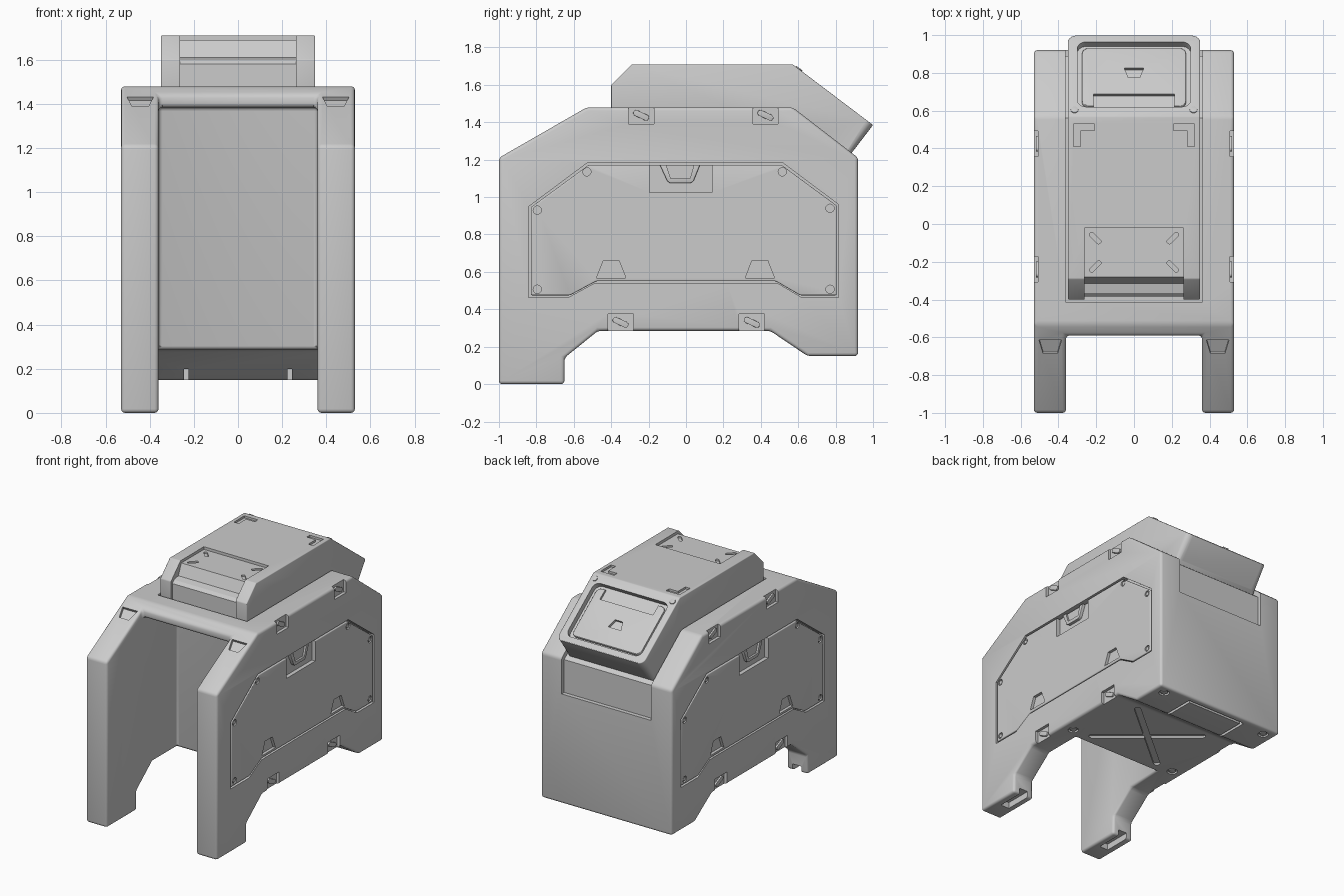
import bpy, bmesh
from math import sin, cos, pi, radians, atan2
from mathutils import Vector

if "Cube" in bpy.data.objects:
    bpy.data.objects.remove(bpy.data.objects["Cube"])


def frame(o, u, v):
    u, v = Vector(u), Vector(v)
    return Vector(o), u, v, u.cross(v)


SIDE = frame((0, 0, 0), (0, 1, 0), (0, 0, 1))
TOP = frame((0, 0, 0), (1, 0, 0), (0, 1, 0))
SCREEN = frame((0, .785, 1.5475), (1, 0, 0), (0, .798, -.603))
BROW = frame((0, -.65, 1.411), (1, 0, 0), (0, .867, .498))


def rrect(cx, cy, w, h, r, deg=0, n=5):
    """Rounded rectangle outline, optionally rotated; a disc or capsule when r is half the size."""
    a, pts = radians(deg), []
    r = min(r, w / 2 - 1e-4, h / 2 - 1e-4)
    for q, (sx, sy) in enumerate([(1, 1), (-1, 1), (-1, -1), (1, -1)]):
        for i in range(n + 1):
            t = (q + i / n) * pi / 2
            x, y = sx * (w / 2 - r) + r * cos(t), sy * (h / 2 - r) + r * sin(t)
            pts.append((cx + x * cos(a) - y * sin(a), cy + x * sin(a) + y * cos(a)))
    return pts


def disc(cx, cy, r):
    return rrect(cx, cy, 2 * r, 2 * r, r)


def box(x0, y0, x1, y1):
    return [(x0, y0), (x1, y0), (x1, y1), (x0, y1)]


def mesh_object(name, parts, round_edges=None):
    """Each part is (outline, frame, depth from, depth to)."""
    bm = bmesh.new()
    for pts, (o, u, v, n), d0, d1 in parts:
        rings = [[bm.verts.new(o + u * a + v * b + n * d) for a, b in pts] for d in (d0, d1)]
        bm.faces.new(rings[0][::-1])
        bm.faces.new(rings[1])
        for i in range(len(pts)):
            j = (i + 1) % len(pts)
            bm.faces.new((rings[0][i], rings[0][j], rings[1][j], rings[1][i]))
    bmesh.ops.recalc_face_normals(bm, faces=bm.faces)
    if round_edges:
        es = [e for e in bm.edges if round_edges(e)]
        bmesh.ops.bevel(bm, geom=es, offset=.045, segments=5, affect='EDGES', profile=.5)
    me = bpy.data.meshes.new(name)
    bm.to_mesh(me)
    bm.free()
    ob = bpy.data.objects.new(name, me)
    bpy.context.collection.objects.link(ob)
    return ob


def solid(name, parts, shape_cuts=None, bevel=0, cuts=None, round_edges=None):
    """Solid from prisms: rough cuts, then bevel, then crisp detail cuts."""
    ob, helpers = mesh_object(name, parts, round_edges), []

    def cut(c):
        h = mesh_object(name + "_cutter", c)
        h.hide_render = True
        helpers.append(h)
        m = ob.modifiers.new("cut", 'BOOLEAN')
        m.operation, m.solver, m.use_self, m.object = 'DIFFERENCE', 'EXACT', True, h
    if shape_cuts:
        cut(shape_cuts)
    if bevel:
        m = ob.modifiers.new("bevel", 'BEVEL')
        m.width, m.segments, m.limit_method, m.angle_limit = bevel, 3, 'ANGLE', radians(25)
    if cuts:
        cut(cuts)
    bpy.context.view_layer.update()
    deps = bpy.context.evaluated_depsgraph_get()
    me = bpy.data.meshes.new_from_object(ob.evaluated_get(deps))
    ob.modifiers.clear()
    ob.data = me
    for h in helpers:
        bpy.data.objects.remove(h)
    bpy.ops.object.select_all(action='DESELECT')
    ob.select_set(True)
    bpy.context.view_layer.objects.active = ob
    bpy.ops.object.shade_smooth_by_angle(angle=radians(30))
    return ob


# Outlines seen from the side (y, z)
body = [(-1, 0), (-1, 1.21), (-.53, 1.48), (.57, 1.48), (.92, 1.21), (.92, .15),
        (.65, .15), (.45, .285), (-.47, .285), (-.65, .14), (-.65, 0)]
bay = [(-1.2, -.2), (-.19, -.2), (-.19, 1.385), (-.59, 1.385), (-.59, 1.7), (-1.2, 1.7)]
head_seat = [(-.412, 1.45), (.56, 1.45), (.89, 1.19), (.89, .95), (1.1, .95), (1.1, 1.6), (-.412, 1.6)]
panel = [(-.83, .475), (-.83, .945), (-.52, 1.172), (.51, 1.172), (.805, .955),
         (.805, .475), (.61, .475), (.48, .55), (-.48, .55), (-.62, .475)]
panel_gap = [(-.0125 + (y + .0125) * 1.014, .8235 + (z - .8235) * 1.032) for y, z in panel]
clips = [(-.24, 1.39, 1.5), (.425, 1.39, 1.5), (-.35, .26, .375), (.352, .26, .375)]
clip_mid = [1.437, 1.437, .33, .33]

# Body shell: two side walls, rear block and roof
cuts = [(head_seat, SIDE, -.362, .362)]
for s in (-1, 1):
    cuts.append((panel_gap, SIDE, s * .485, s * .6))
    cuts += [(box(y - .068, z0, y + .068, z1), SIDE, s * .508, s * .6) for y, z0, z1 in clips]
    # Grips on the front slope of each wall
    x = s * .443
    cuts.append(([(x - .038, -.042), (x + .038, -.042), (x + .06, .042), (x - .06, .042)], BROW, -.02, .1))
    # Foot slots, underside screw wells and hatch seams
    cuts.append((box(x - .035, -.85, x + .035, -.6), TOP, -.1, .045))
    cuts.append((disc(x, -.12, .036), TOP, .2, .30))
    cuts.append((disc(x, .85, .036), TOP, .1, .17))
    cuts.append((box(s * .225, .5, s * .245, .875), TOP, .1, .2))
    cuts.append((rrect(0, .14, .8, .045, .022, s * 40), TOP, .2, .30))
cuts.append((box(-.235, .86, .235, .88), TOP, .1, .19))
cuts.append((box(-.29, .035, .29, .045), BROW, -.008, .1))
solid("body_shell", [(body, SIDE, -.53, .53)], [(bay, SIDE, -.36, .36)], .018, cuts)

solid("underside_screws", [(disc(s * .443, y, .024), TOP, z, z + .03)
                           for s in (-1, 1) for y, z in ((-.12, .287), (.85, .152))], bevel=.004)

# Side access panels, handles, screws and clip bars
screws = [(-.795, .93), (-.53, 1.135), (.515, 1.135), (.77, .94), (.77, .507), (-.795, .507)]
for s, tag in ((-1, "left"), (1, "right")):
    pc = [(box(-.195, 1.025, .138, 1.3), SIDE, s * .5, s * .6)]
    pc += [([(y - .078, .568), (y + .078, .568), (y + .042, .66), (y - .042, .66)], SIDE, s * .508, s * .6)
           for y in (-.4, .395)]
    pc += [(disc(y, z, .022), SIDE, s * .518, s * .6) for y, z in screws]
    solid(tag + "_panel", [(panel, SIDE, s * .48, s * .529)], None, .006, pc)
    grip = [(-.14, 1.172), (-.1, 1.085), (-.085, 1.075), (.025, 1.075), (.04, 1.085), (.075, 1.172)]
    lip = [(-.115, 1.2), (-.082, 1.1), (.022, 1.1), (.05, 1.2)]
    solid(tag + "_panel_handle", [(grip, SIDE, s * .49, s * .522)], None, .004,
          [(lip, SIDE, s * .508, s * .6)])
    solid(tag + "_panel_screws", [(disc(y, z, .014), SIDE, s * .5, s * .526) for y, z in screws])
    solid(tag + "_clip_bars", [(rrect(y, z, .09, .032, .016, -25), SIDE, s * .5, s * .52)
                               for (y, _, _), z in zip(clips, clip_mid)], bevel=.004)

# Head unit on the roof, with cheeks in front and a screen hood behind
head = [(-.4, 1.4), (-.4, 1.6), (-.29, 1.71), (.57, 1.71), (1, 1.385), (.885, 1.235),
        (.8, 1.15), (.6, 1.3), (.4, 1.4)]
channel = [(-.02, 1.69), (-.28, 1.69), (-.315, 1.61), (-.365, 1.6), (-.385, 1.58), (-.385, 1.3),
           (-.5, 1.3), (-.5, 1.8), (-.02, 1.8)]
hc = [(channel, SIDE, -.262, .262), (rrect(0, .009, .6, .43, .045), SCREEN, -.04, .1)]
for s in (-1, 1):
    ell = [(.32, .53), (.21, .53), (.21, .495), (.282, .495), (.282, .41), (.32, .41)]
    hc.append(([(s * x, y) for x, y in ell], TOP, 1.695, 1.8))
    for y, t in ((-.075, 1), (-.225, -1)):
        hc.append((rrect(s * .205, y, .075, .024, .012, s * t * 45), TOP, 1.678, 1.8))
solid("head_unit", [(head, SIDE, -.35, .35)], None, .012, hc,
      lambda e: all(v.co.y > .88 for v in e.verts) and abs(e.verts[0].co.x - e.verts[1].co.x) < .01)

# Screen panel with a hooded pocket and finger pull
solid("screen_panel", [(rrect(0, .009, .55, .385, .035), SCREEN, -.06, -.022)], None, .006,
      [(box(-.215, -.3, .215, -.105), SCREEN, -.038, .1),
       ([(-.03, .005), (.03, .005), (.052, .068), (-.052, .068)], SCREEN, -.042, .1)])
solid("hood_screws", [(disc(s * .315, -.228, .02), SCREEN, -.03, .006) for s in (-1, 1)], bevel=.004)
